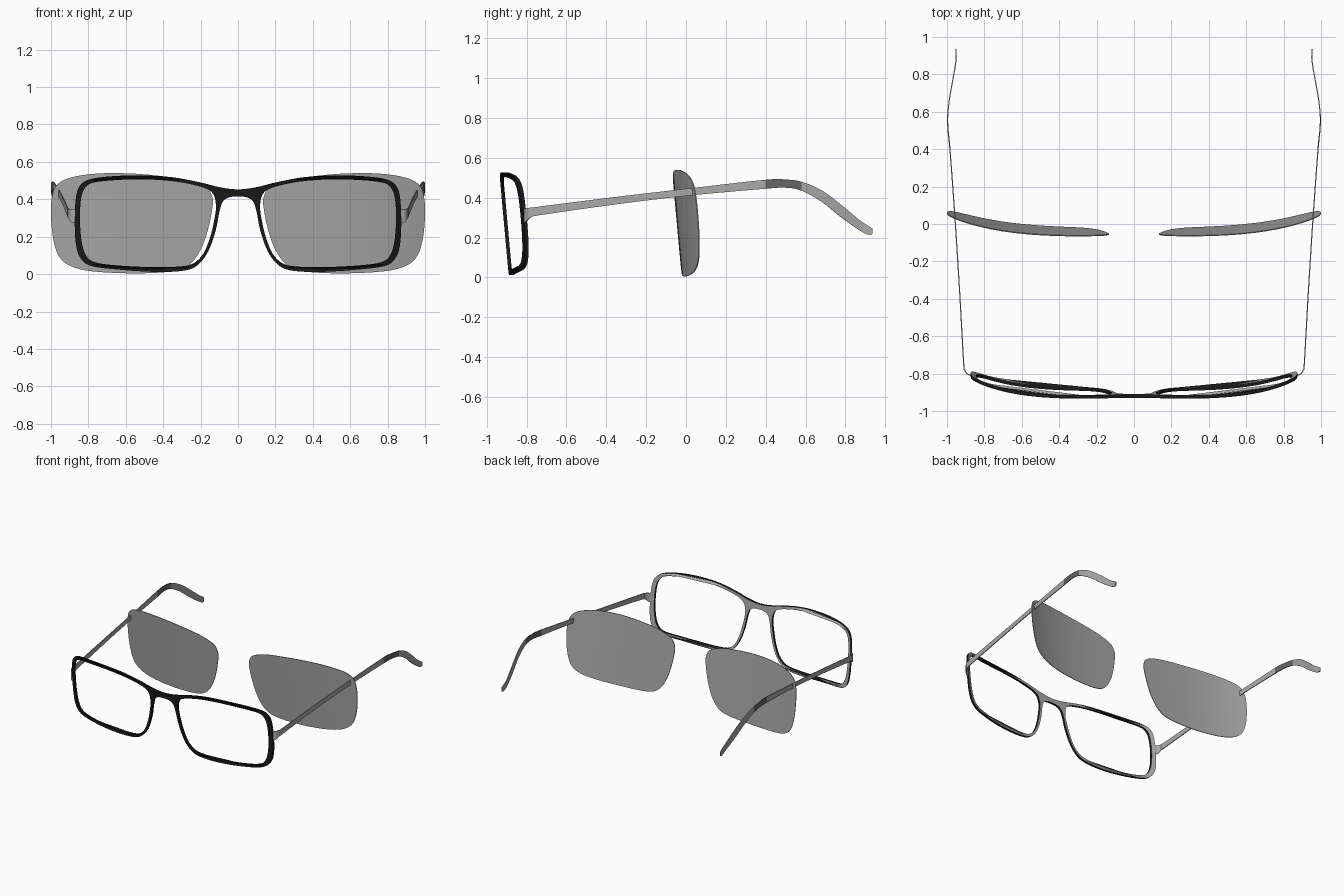
import bpy, bmesh
from mathutils import Vector

cube = bpy.data.objects.get("Cube")
if cube:
    bpy.data.objects.remove(cube)


def material(name, value):
    m = bpy.data.materials.new(name)
    m.use_nodes = True
    color = (value, value, value, 1)
    m.diffuse_color = color
    m.node_tree.nodes["Principled BSDF"].inputs["Base Color"].default_value = color
    return m


grey = material("mid grey", 0.40)
dark = material("dark grey", 0.13)
black = material("black", 0.01)


def smooth_path(pts, closed, steps=4):
    """Catmull-Rom curve through points of any dimension."""
    n, out = len(pts), []
    pts = [Vector(p) for p in pts]
    pick = (lambda i: pts[i % n]) if closed else (lambda i: pts[max(0, min(n - 1, i))])
    for i in range(n if closed else n - 1):
        a, b, c, d = (pick(i + k) for k in (-1, 0, 1, 2))
        for s in range(steps):
            t = s / steps
            out.append(0.5 * (2 * b + (c - a) * t + (2 * a - 5 * b + 4 * c - d) * t ** 2
                              + (3 * b - a - 3 * c + d) * t ** 3))
    if not closed:
        out.append(pts[-1])
    return out


def flip(pts):
    return [(-p[0], p[1]) for p in reversed(pts)]


def add_object(name, bm, mats):
    bmesh.ops.recalc_face_normals(bm, faces=bm.faces)
    me = bpy.data.meshes.new(name)
    bm.to_mesh(me)
    bm.free()
    for m in mats:
        me.materials.append(m)
    ob = bpy.data.objects.new(name, me)
    bpy.context.collection.objects.link(ob)
    return ob


# Front frame: silhouette with two openings, extruded then wrapped and tilted
outer = [(0, .453), (.1, .465), (.2, .49), (.35, .518), (.5, .527), (.65, .525),
         (.78, .51), (.84, .48), (.865, .42), (.873, .3), (.868, .17), (.845, .09),
         (.79, .045), (.65, .025), (.45, .012), (.3, .017), (.22, .045), (.16, .12),
         (.12, .23), (.1, .33), (.083, .385), (.05, .41), (0, .415)]
opening = [(.118, .36), (.125, .3), (.148, .2), (.185, .11), (.235, .06), (.3, .042),
           (.45, .037), (.65, .047), (.77, .065), (.815, .105), (.837, .18), (.845, .3),
           (.838, .41), (.815, .465), (.77, .49), (.65, .503), (.5, .507), (.35, .497),
           (.25, .48), (.165, .455), (.128, .42)]

curve = bpy.data.curves.new("frame_outline", 'CURVE')
curve.dimensions = '2D'
curve.fill_mode = 'BOTH'
curve.extrude = 0.009
for loop in (outer + flip(outer[1:-1]), opening, flip(opening)):
    path = smooth_path(loop, True)
    spline = curve.splines.new('POLY')
    spline.points.add(len(path) - 1)
    for point, p in zip(spline.points, path):
        point.co = (p[0], p[1], 0, 1)
    spline.use_cyclic_u = True
helper = bpy.data.objects.new("frame_outline", curve)
bpy.context.collection.objects.link(helper)
bpy.context.view_layer.update()
flat = helper.evaluated_get(bpy.context.evaluated_depsgraph_get()).to_mesh()
bm = bmesh.new()
bm.from_mesh(flat)
bpy.data.objects.remove(helper)
bmesh.ops.remove_doubles(bm, verts=bm.verts, dist=0.0001)
for v in bm.verts:
    x, z, depth = v.co
    v.co = (x, -0.88 + 0.17 * x ** 4 - 0.09 * z - depth, z)
bmesh.ops.recalc_face_normals(bm, faces=bm.faces)
for f in bm.faces:
    f.smooth = False
    f.material_index = 0 if f.normal.y < -0.6 else 1
add_object("front_frame", bm, [grey, black])

# Lenses: outline cut in vertical strips, then wrapped and tilted
lens = [(.135, .37), (.16, .24), (.2, .13), (.26, .05), (.35, .015), (.55, .004),
        (.78, .015), (.9, .045), (.96, .1), (.99, .2), (1, .32), (.995, .41),
        (.97, .475), (.9, .515), (.75, .538), (.55, .537), (.35, .517), (.25, .497),
        (.17, .465), (.142, .425)]
for side, label in ((1, "left"), (-1, "right")):
    bm = bmesh.new()
    bm.faces.new([bm.verts.new((p[0], 0, p[1])) for p in smooth_path(lens, True)])
    for i in range(1, 18):
        bmesh.ops.bisect_plane(bm, geom=bm.verts[:] + bm.edges[:] + bm.faces[:],
                               plane_co=(0.135 + i * 0.048, 0, 0), plane_no=(1, 0, 0))
    back = bmesh.ops.extrude_face_region(bm, geom=bm.faces[:])["geom"]
    for v in [g for g in back if isinstance(g, bmesh.types.BMVert)]:
        v.co.y = 0.005
    for v in bm.verts:
        x, y, z = v.co
        v.co = (side * x, y - 0.022 + 0.107 * x ** 3.5 - 0.09 * z, z)
    add_object(label + "_lens", bm, [grey])

# Temples: thin swept bars, rows of (x, y, top z, bottom z)
rows = [(.862, -.812, .345, .27), (.89, -.803, .347, .278), (.905, -.78, .35, .3),
        (.911, -.74, .355, .311), (.93, -.4, .398, .36), (.955, 0, .445, .409),
        (.984, .4, .49, .445), (.994, .5, .491, .45), (.996, .58, .48, .435),
        (.985, .68, .437, .38), (.967, .78, .363, .3), (.952, .87, .288, .237),
        (.951, .91, .262, .215), (.953, .935, .245, .217)]
for side, label in ((1, "left"), (-1, "right")):
    bm = bmesh.new()
    path = smooth_path(rows, False)
    rings = []
    for i, p in enumerate(path):
        along = path[min(i + 1, len(path) - 1)] - path[max(i - 1, 0)]
        off = Vector((along[1], -along[0])).normalized() * 0.003
        rings.append([bm.verts.new((side * (p[0] + s * off.x), p[1] + s * off.y, z))
                      for s, z in ((1, p[2]), (1, p[3]), (-1, p[3]), (-1, p[2]))])
    for a, b in zip(rings, rings[1:]):
        for k in range(4):
            f = bm.faces.new((a[k], a[k - 1], b[k - 1], b[k]))
            # Dark sleeve at the ear bend
            f.material_index = 1 if 0.4 < f.calc_center_median().y < 0.58 else 0
    bm.faces.new(rings[0])
    bm.faces.new(rings[-1])
    add_object(label + "_temple", bm, [grey, dark])
